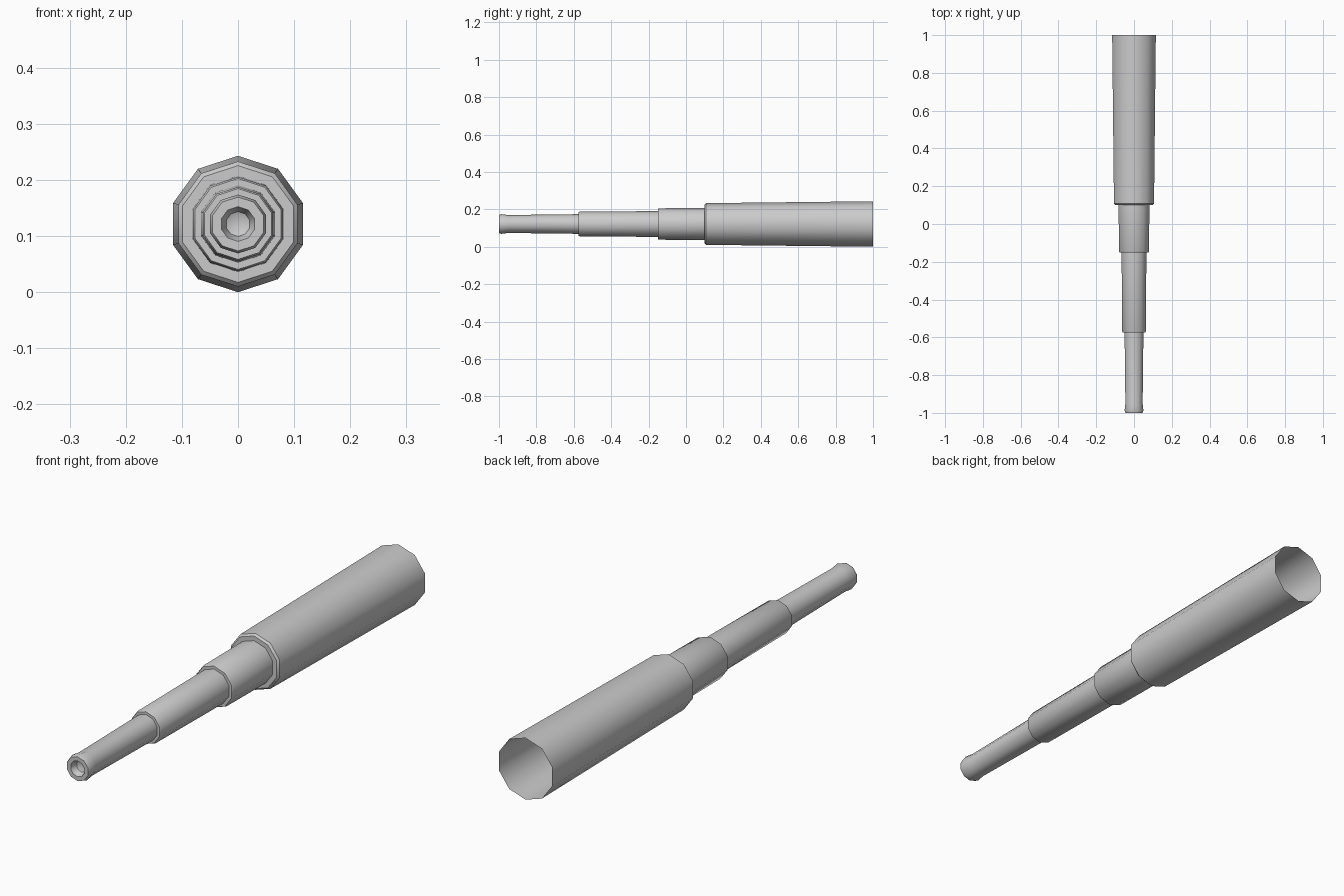
import bpy, bmesh, math

if "Cube" in bpy.data.objects:
    bpy.data.objects.remove(bpy.data.objects["Cube"])

SIDES = 10
CZ = 0.1215  # height of the tube axis


def lathe(name, profile, cap=False):
    """Spin (y, radius) points around the long axis; a corner points up."""
    bm = bmesh.new()
    rings = []
    for y, r in profile:
        if r == 0:
            rings.append([bm.verts.new((0, y, CZ))] * SIDES)
        else:
            rings.append([bm.verts.new((r * math.sin(math.tau * k / SIDES), y,
                                        CZ + r * math.cos(math.tau * k / SIDES)))
                          for k in range(SIDES)])
    for a, b in zip(rings, rings[1:]):
        for k in range(SIDES):
            j = (k + 1) % SIDES
            corners = list(dict.fromkeys((a[k], a[j], b[j], b[k])))
            bm.faces.new(corners)
    bm.normal_update()
    # make the barrel walls face outward
    f = max(bm.faces, key=lambda p: p.calc_area())
    c = f.calc_center_median()
    if f.normal.x * c.x + f.normal.z * (c.z - CZ) < 0:
        bmesh.ops.reverse_faces(bm, faces=bm.faces[:])
    me = bpy.data.meshes.new(name)
    bm.to_mesh(me)
    bm.free()
    ob = bpy.data.objects.new(name, me)
    bpy.context.collection.objects.link(ob)
    bpy.context.view_layer.objects.active = ob
    ob.select_set(True)
    bpy.ops.object.shade_smooth_by_angle(angle=math.radians(40))
    ob.select_set(False)
    return ob


# Large open front barrel, with its stepped shoulder
lathe("main_barrel", [(1.0, 0.1215), (0.108, 0.1115), (0.1, 0.104), (0.1, 0.0855)])

# Sliding draw tubes, each ending in a small chamfer and a step
lathe("large_draw_tube", [(0.1, 0.0855), (-0.144, 0.084), (-0.15, 0.081), (-0.15, 0.0690)])
lathe("middle_draw_tube", [(-0.15, 0.0690), (-0.569, 0.066), (-0.575, 0.063), (-0.575, 0.0525)])

# Narrow tube with flared eyepiece and recessed bowl
lathe("eyepiece_tube", [(-0.575, 0.0525), (-0.95, 0.048), (-0.987, 0.0525),
                        (-1.0, 0.048), (-1.0, 0.031), (-0.975, 0.022), (-0.965, 0.0)])
